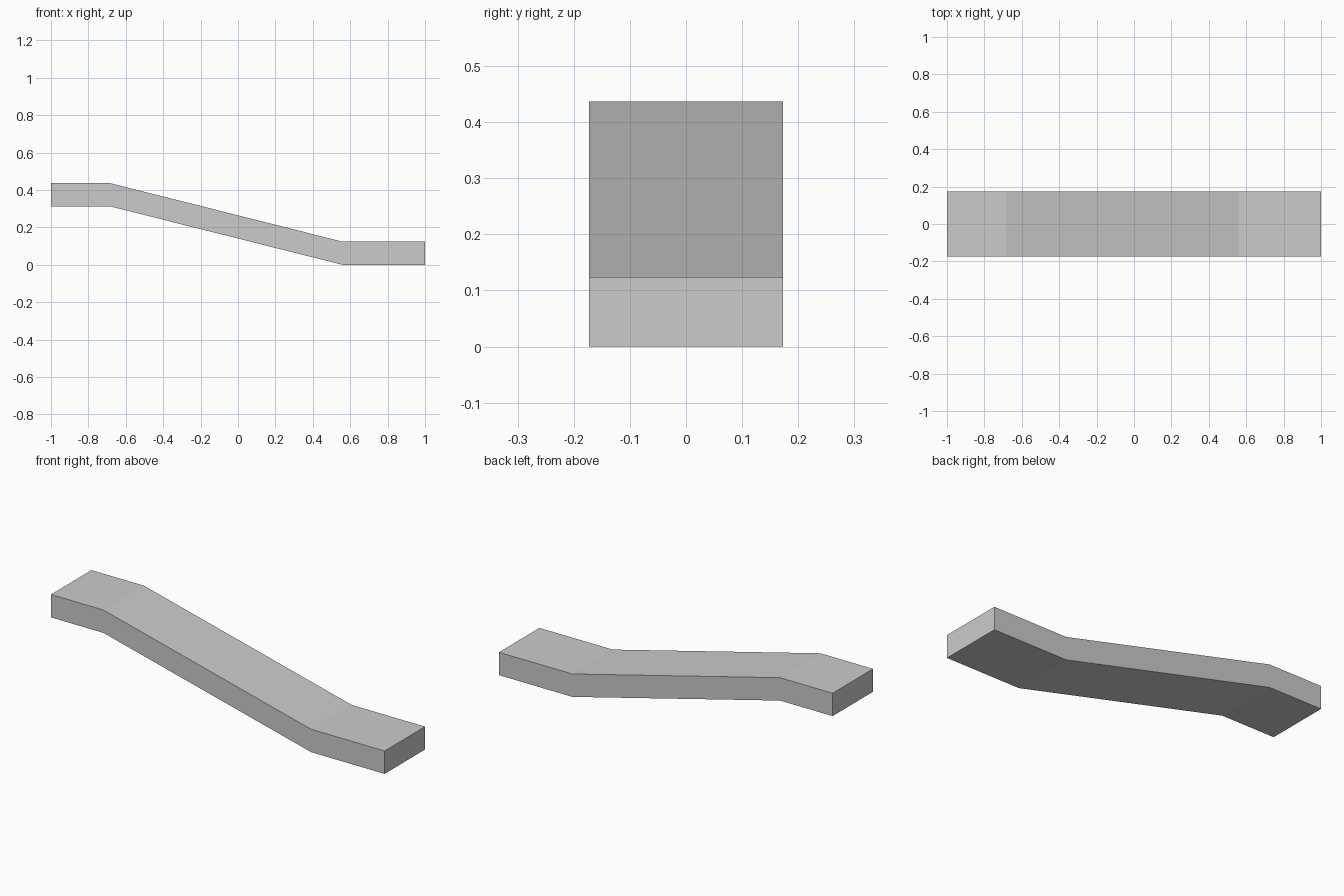
import bpy
import bmesh

cube = bpy.data.objects.get("Cube")
if cube:
    bpy.data.objects.remove(cube, do_unlink=True)

# Plain grey material
grey = bpy.data.materials.new("light_grey")
grey.use_nodes = True
colour = (0.6, 0.6, 0.6, 1.0)
grey.diffuse_color = colour
grey.node_tree.nodes["Principled BSDF"].inputs["Base Color"].default_value = colour

# Underside path: upper landing, slope, lower landing
path = [(-1.0, 0.313), (-0.685, 0.313), (0.56, 0.0), (1.0, 0.0)]
thickness = 0.124
half_width = 0.173

# Side profile swept across the width
bm = bmesh.new()
outline = path + [(x, z + thickness) for x, z in reversed(path)]
side = bm.faces.new([bm.verts.new((x, -half_width, z)) for x, z in outline])
swept = bmesh.ops.extrude_face_region(bm, geom=[side], use_keep_orig=True)
moved = [v for v in swept["geom"] if isinstance(v, bmesh.types.BMVert)]
bmesh.ops.translate(bm, verts=moved, vec=(0, 2 * half_width, 0))
bmesh.ops.recalc_face_normals(bm, faces=bm.faces)

mesh = bpy.data.meshes.new("sloped_ramp")
bm.to_mesh(mesh)
bm.free()
mesh.materials.append(grey)
ramp = bpy.data.objects.new("sloped_ramp", mesh)
bpy.context.collection.objects.link(ramp)
